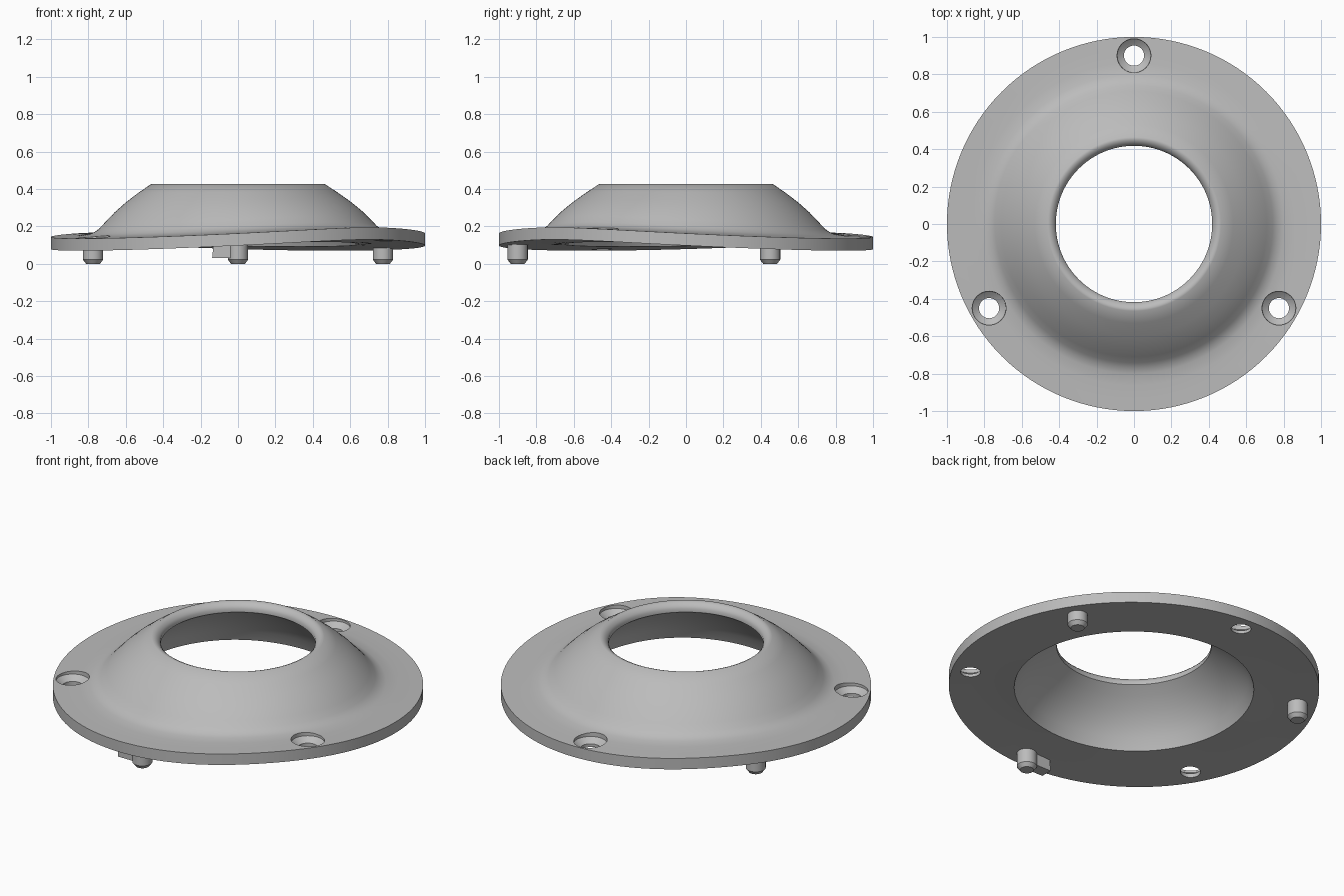
import bpy, bmesh, math

old = bpy.data.objects.get("Cube")
if old:
    bpy.data.objects.remove(old, do_unlink=True)

grey = bpy.data.materials.new("plain grey")
grey.use_nodes = True
grey.diffuse_color = (0.5, 0.5, 0.5, 1)
bsdf = grey.node_tree.nodes["Principled BSDF"]
bsdf.inputs["Base Color"].default_value = (0.5, 0.5, 0.5, 1)
bsdf.inputs["Roughness"].default_value = 0.6


def flange_top(x, y):
    """Height of the gently folded flange, with its ridge along x = -y."""
    s, t = (x - y) / math.sqrt(2), (x + y) / math.sqrt(2)
    return 0.1815 + 0.0135 * s - 0.06 * (math.sqrt(t * t + 0.09) - 0.3)


def add_object(name, bm):
    bmesh.ops.recalc_face_normals(bm, faces=bm.faces[:])
    mesh = bpy.data.meshes.new(name)
    bm.to_mesh(mesh)
    bm.free()
    mesh.materials.append(grey)
    ob = bpy.data.objects.new(name, mesh)
    bpy.context.collection.objects.link(ob)
    return ob


def revolve(name, profile, segments, centre=(0, 0), closed=False):
    """Turn a (radius, height) profile about a vertical axis."""
    bm = bmesh.new()
    rings = []
    for r, z in profile:
        rings.append([bm.verts.new((centre[0] + r * math.cos(2 * math.pi * k / segments),
                                    centre[1] + r * math.sin(2 * math.pi * k / segments), z))
                      for k in range(segments)])
    pairs = list(zip(rings, rings[1:]))
    if closed:
        pairs.append((rings[-1], rings[0]))
    for a, b in pairs:
        for k in range(segments):
            n = (k + 1) % segments
            bm.faces.new((a[k], a[n], b[n], b[k]))
    if not closed:
        bm.faces.new(rings[0])
        bm.faces.new(rings[-1])
    return add_object(name, bm)


def smooth(ob, degrees):
    bpy.ops.object.select_all(action='DESELECT')
    ob.select_set(True)
    bpy.context.view_layer.objects.active = ob
    bpy.ops.object.shade_smooth_by_angle(angle=math.radians(degrees))


# Flange and hollow dome in one turned shell
shell_profile = [
    (0.418, 0.375), (0.47, 0.335), (0.53, 0.28), (0.58, 0.222), (0.62, 0.16), (0.647, 0.095),
    (0.76, 0.095), (0.88, 0.095), (1.0, 0.095),
    (1.0, 0.16), (0.93, 0.16), (0.86, 0.16), (0.80, 0.164), (0.768, 0.174), (0.742, 0.192),
    (0.71, 0.225), (0.66, 0.275), (0.60, 0.327), (0.53, 0.381), (0.465, 0.426),
    (0.452, 0.426), (0.438, 0.420), (0.426, 0.408), (0.418, 0.395)]
shell = revolve("domed_flange", shell_profile, 128, closed=True)
for v in shell.data.vertices:
    r = math.hypot(v.co.x, v.co.y)
    weight = min(1, max(0, (r - 0.5) / 0.2))
    v.co.z += weight * (flange_top(v.co.x, v.co.y) - 0.16)

# Three countersunk screw holes
for x, y in [(0, 0.9), (-0.775, -0.45), (0.775, -0.45)]:
    top = flange_top(x, y)
    cutter = revolve("hole_cutter",
                     [(0.054, top - 0.15), (0.054, top - 0.045), (0.07, top - 0.035),
                      (0.09, top - 0.018), (0.093, top + 0.1)], 40, (x, y))
    cutter.hide_render = True
    mod = shell.modifiers.new("hole", 'BOOLEAN')
    mod.operation = 'DIFFERENCE'
    mod.solver = 'EXACT'
    mod.object = cutter
    bpy.ops.object.select_all(action='DESELECT')
    shell.select_set(True)
    bpy.context.view_layer.objects.active = shell
    bpy.ops.object.modifier_apply(modifier=mod.name)
    bpy.data.objects.remove(cutter, do_unlink=True)
smooth(shell, 35)

# Three locating pins under the flange
for name, x, y in [("front_pin", 0, -0.9), ("left_pin", 0.775, 0.45), ("right_pin", -0.775, 0.45)]:
    pin = revolve(name, [(0.037, 0), (0.054, 0.022), (0.054, 0.12)], 40, (x, y))
    smooth(pin, 30)

# Small key beside the front pin
bm = bmesh.new()
bmesh.ops.create_cube(bm, size=1)
for v in bm.verts:
    low = v.co.z < 0
    v.co.x = 0.0 if v.co.x > 0 else (-0.138 if low else -0.13)
    v.co.y = -0.9 + v.co.y * 0.07
    v.co.z = 0.03 if low else 0.12
add_object("pin_key", bm)
